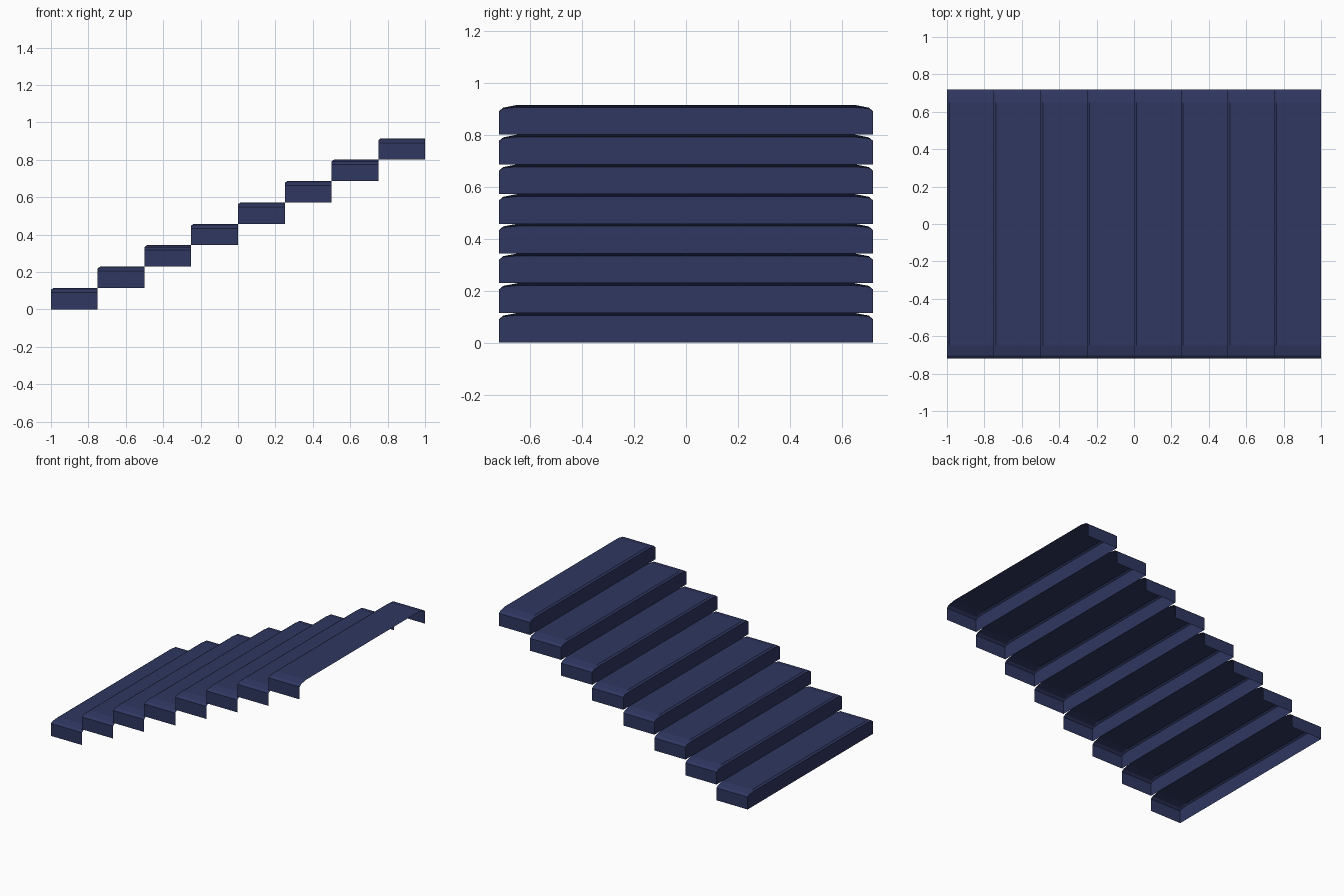
import bpy, bmesh

if "Cube" in bpy.data.objects:
    bpy.data.objects.remove(bpy.data.objects["Cube"])

STEPS, RUN, RISE = 8, 0.25, 0.1143

mat = bpy.data.materials.new("dark navy blue")
mat.diffuse_color = (0.029, 0.038, 0.118, 1)
mat.use_nodes = True
mat.node_tree.nodes["Principled BSDF"].inputs["Base Color"].default_value = mat.diffuse_color

# Half profile of the rounded tread ends:
# y, riser top height, tread height, depth of the nosing bevel
HALF = [(0.72, 0.0, 0.0, 0.0), (0.72, 0.090, 0.090, 0.0),
        (0.703, 0.100, 0.104, 0.008), (0.65, 0.105, RISE, 0.013)]
PROFILE = [(-y, a, b, t) for y, a, b, t in HALF] + HALF[::-1]


def make_step(i):
    bm = bmesh.new()
    x, z = -1 + i * RUN, i * RISE
    front = [bm.verts.new((x, y, z + a)) for y, a, b, t in PROFILE]
    nose = [bm.verts.new((x + t, y, z + b)) if t else f
            for (y, a, b, t), f in zip(PROFILE, front)]
    back = [bm.verts.new((x + RUN, y, z + b)) for y, a, b, t in PROFILE]
    # riser
    bm.faces.new(front)
    for k in range(len(PROFILE) - 1):
        # nosing bevel, tapering out at the ends
        ring = []
        for v in (front[k], nose[k], nose[k + 1], front[k + 1]):
            if v not in ring:
                ring.append(v)
        if len(ring) > 2:
            bm.faces.new(ring)
        # tread and side skirts
        bm.faces.new((nose[k], back[k], back[k + 1], nose[k + 1]))
    bmesh.ops.recalc_face_normals(bm, faces=bm.faces)
    # open shell: make sure the tread faces upward
    bm.normal_update()
    tread = max(bm.faces, key=lambda f: f.calc_area() * abs(f.normal.z))
    if tread.normal.z < 0:
        bmesh.ops.reverse_faces(bm, faces=bm.faces)
    mesh = bpy.data.meshes.new(f"step_{i + 1}")
    bm.to_mesh(mesh)
    bm.free()
    mesh.materials.append(mat)
    bpy.context.collection.objects.link(bpy.data.objects.new(f"step_{i + 1}", mesh))


for i in range(STEPS):
    make_step(i)
